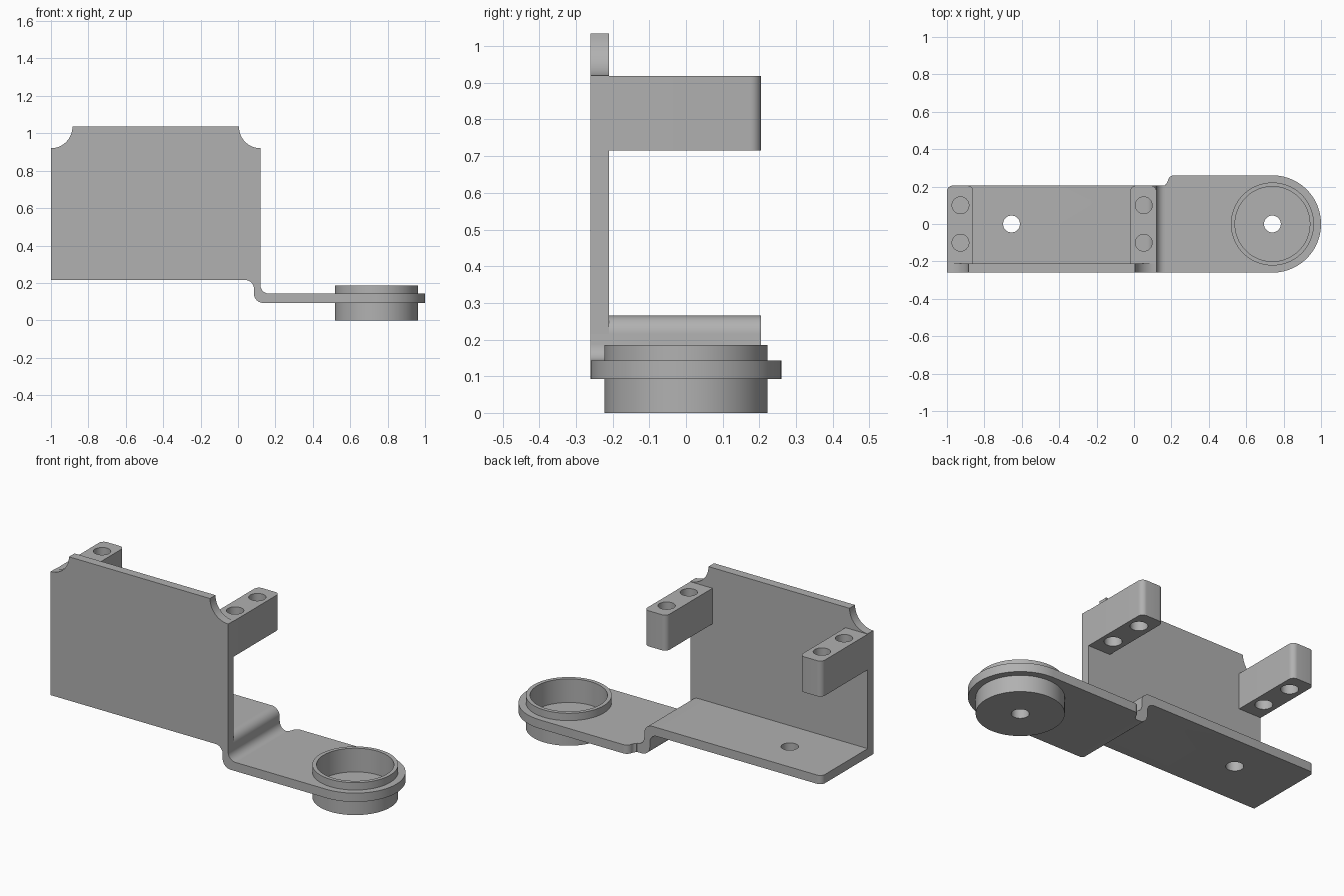
import bpy, bmesh
from math import cos, sin, radians, tau

if "Cube" in bpy.data.objects:
    bpy.data.objects.remove(bpy.data.objects["Cube"], do_unlink=True)

grey = bpy.data.materials.new("plain_grey")
grey.use_nodes = True
grey.diffuse_color = (0.44, 0.44, 0.44, 1)
grey.node_tree.nodes["Principled BSDF"].inputs["Base Color"].default_value = grey.diffuse_color

FRONT, INNER, BACK = -0.26, -0.21, 0.205
LEFT_END, RIGHT_END = -1.0, 0.12
CUP_X, HOLE_R = 0.74, 0.045


def arc(cx, cy, r, a0, a1, n=10):
    angles = [radians(a0 + (a1 - a0) * i / n) for i in range(n + 1)]
    return [(cx + r * cos(a), cy + r * sin(a)) for a in angles]


def finish(name, bm):
    bmesh.ops.recalc_face_normals(bm, faces=bm.faces)
    mesh = bpy.data.meshes.new(name)
    bm.to_mesh(mesh)
    bm.free()
    obj = bpy.data.objects.new(name, mesh)
    bpy.context.collection.objects.link(obj)
    mesh.materials.append(grey)
    return obj


def prism(name, outline, low, high, axis="z", round_test=None, radius=0.03):
    """Extrude an outline along z or y; optionally round some upright edges."""
    bm = bmesh.new()
    place = (lambda a, b: (a, b, low)) if axis == "z" else (lambda a, b: (a, low, b))
    face = bm.faces.new([bm.verts.new(place(a, b)) for a, b in outline])
    moved = bmesh.ops.extrude_face_region(bm, geom=[face])["geom"]
    step = (0, 0, high - low) if axis == "z" else (0, high - low, 0)
    bmesh.ops.translate(bm, vec=step, verts=[g for g in moved if isinstance(g, bmesh.types.BMVert)])
    if round_test:
        edges = [e for e in bm.edges if all(round_test(v.co) for v in e.verts)
                 and abs(e.verts[0].co.x - e.verts[1].co.x) < 1e-4]
        bmesh.ops.bevel(bm, geom=edges, offset=radius, segments=8, profile=0.5, affect="EDGES")
    return finish(name, bm)


def activate(obj):
    bpy.ops.object.select_all(action="DESELECT")
    obj.select_set(True)
    bpy.context.view_layer.objects.active = obj


def drill(obj, x, y, r):
    cutter = prism("hole_cutter", arc(x, y, r, 0, 360, 48)[:-1], -0.5, 1.5)
    cutter.hide_render = True
    mod = obj.modifiers.new("hole", "BOOLEAN")
    mod.operation, mod.solver, mod.object = "DIFFERENCE", "EXACT", cutter
    activate(obj)
    bpy.ops.object.modifier_apply(modifier=mod.name)
    bpy.data.objects.remove(cutter, do_unlink=True)


def lathe(name, profile, x, n=96):
    """Closed ring of radius/height points turned about an upright axis."""
    bm = bmesh.new()
    rings = [[bm.verts.new((x + r * cos(tau * i / n), r * sin(tau * i / n), z))
              for i in range(n)] for r, z in profile]
    for a, b in zip(rings, rings[1:] + rings[:1]):
        for i in range(n):
            j = (i + 1) % n
            bm.faces.new((a[i], a[j], b[j], b[i]))
    return finish(name, bm)


parts = []

# Upright plate with scooped top corners
TOP, SCOOP = 1.035, 0.115
outline = [(LEFT_END, 0.215), (RIGHT_END, 0.215)]
outline += arc(RIGHT_END, TOP, SCOOP, 270, 180, 14)
outline += arc(LEFT_END, TOP, SCOOP, 0, -90, 14)
parts.append(prism("upright_plate", outline, FRONT, INNER, "y"))

# Base strip with the step down to the arm
outline = [(LEFT_END, 0.265), (LEFT_END, 0.215)]
outline += arc(0.04, 0.17, 0.045, 90, 0)
outline += arc(0.135, 0.143, 0.05, 180, 270)
outline += [(0.165, 0.093)]
outline += arc(0.165, 0.188, 0.045, 270, 180)
outline += arc(0.07, 0.215, 0.05, 0, 90)
strip = prism("base_strip", outline, FRONT, BACK, "y",
              lambda v: v.x < LEFT_END + 0.001 and v.y > BACK - 0.001)
drill(strip, -0.655, 0, HOLE_R)
parts.append(strip)

# Round-ended arm
outline = [(0.165, FRONT)] + arc(CUP_X, 0, 0.26, -90, 90, 48)
outline += arc(0.215, 0.225, 0.035, 90, 180) + arc(0.15, 0.235, 0.03, 0, -60)
arm = prism("lower_arm", outline, 0.093, 0.143)
drill(arm, CUP_X, 0, 0.211)
parts.append(arm)

# Cup with a holed floor
parts.append(lathe("cup", [(HOLE_R, 0), (0.222, 0), (0.222, 0.185),
                           (0.2, 0.185), (0.2, 0.05), (HOLE_R, 0.05)], CUP_X))

# Pair of drilled mounting lugs
for name, x in (("right_lug", -0.93), ("left_lug", 0.05)):
    x0, x1 = x - 0.07, x + 0.07
    lug = prism(name, [(x0, INNER), (x1, INNER), (x1, BACK), (x0, BACK)], 0.715, 0.918,
                "z", lambda v: v.y > BACK - 0.001)
    for y in (-0.1, 0.1):
        drill(lug, x + 0.002, y, HOLE_R)
    parts.append(lug)

for obj in parts:
    activate(obj)
    bpy.ops.object.shade_smooth_by_angle(angle=radians(30))
